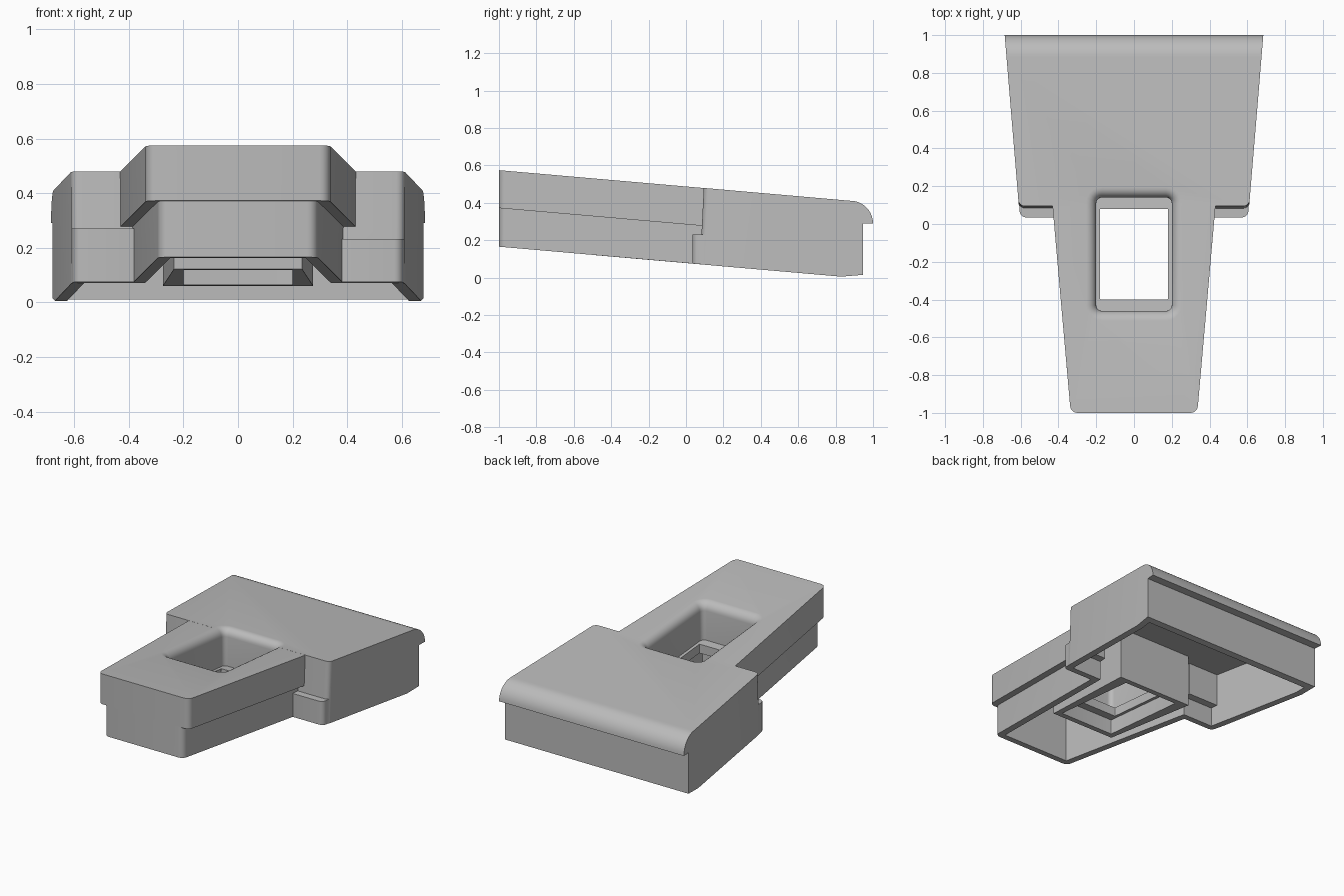
import bpy, bmesh, math

if "Cube" in bpy.data.objects:
    bpy.data.objects.remove(bpy.data.objects["Cube"], do_unlink=True)

grey = bpy.data.materials.new("plain_grey")
grey.use_nodes = True
colour = (0.5, 0.5, 0.5, 1)
grey.diffuse_color = colour
grey.node_tree.nodes["Principled BSDF"].inputs["Base Color"].default_value = colour

SLOPE = 0.0872
WALL = 0.045


def plane(height):
    """Height of a sloping plane along the model's length."""
    return lambda y: height - SLOPE * y


def body_width(y):
    return 0.61 + 0.083 * (y - 0.1)


def stem_width(y):
    return 0.335 + 0.088 * (y + 1)


def loft(name, rings, corner=0):
    """Solid through equal-length rings; optionally round upright front edges."""
    bm = bmesh.new()
    loops = [[bm.verts.new(p) for p in ring] for ring in rings]
    n = len(loops[0])
    for a, b in zip(loops, loops[1:]):
        for i in range(n):
            j = (i + 1) % n
            bm.faces.new((a[i], a[j], b[j], b[i]))
    bm.faces.new(loops[0][::-1])
    bm.faces.new(loops[-1])
    if corner:
        edges = [e for e in bm.edges
                 if abs(e.verts[0].co.z - e.verts[1].co.z) > 0.1
                 and max(v.co.y for v in e.verts) < 0.11]
        bmesh.ops.bevel(bm, geom=edges, offset=corner, segments=5,
                        profile=0.5, affect='EDGES', clamp_overlap=True)
    bmesh.ops.recalc_face_normals(bm, faces=bm.faces[:])
    mesh = bpy.data.meshes.new(name)
    bm.to_mesh(mesh)
    bm.free()
    mesh.materials.append(grey)
    obj = bpy.data.objects.new(name, mesh)
    bpy.context.collection.objects.link(obj)
    return obj


def prism(name, outline, low, high, corner=0):
    """Upright prism between two sloping planes."""
    return loft(name, [[(x, y, f(y)) for x, y in outline] for f in (low, high)], corner)


def taper(y0, y1, inset):
    """Symmetric stem outline, inset from its outer sides."""
    a, b = stem_width(y0) - inset, stem_width(y1) - inset
    return [(-a, y0), (a, y0), (b, y1), (-b, y1)]


def side_loft(name, profile, inset=0, corner=0):
    """Side profile widened to the tapered body sides."""
    return loft(name, [[(s * (body_width(y) - inset), y, z) for y, z in profile]
                       for s in (-1, 1)], corner)


def combine(target, other, operation):
    mod = target.modifiers.new(operation.lower(), 'BOOLEAN')
    mod.operation = operation
    mod.solver = 'EXACT'
    mod.object = other
    bpy.ops.object.select_all(action='DESELECT')
    bpy.context.view_layer.objects.active = target
    target.select_set(True)
    bpy.ops.object.modifier_apply(modifier=mod.name)
    bpy.data.objects.remove(other, do_unlink=True)


top, rim, seam = plane(0.488), plane(0.078), plane(0.285)

# Wide rear body with rounded rear overhang
arc = [(0.88 + 0.12 * math.sin(t), 0.29 + 0.121 * math.cos(t))
       for t in [i * math.pi / 20 for i in range(11)]]
profile = [(0.095, top(0.095))] + arc + [
    (0.945, 0.29), (0.945, 0.015), (0.83, rim(0.83)), (0.075, rim(0.075))]
shell = side_loft("hollow_cover", profile, corner=0.03)

# Stem: overhanging cap and narrower skirt
combine(shell, prism("stem_cap", taper(-1, 0.15, 0), seam, plane(0.4875), 0.035), 'UNION')
combine(shell, prism("stem_skirt", taper(-0.999, 0.12, WALL), plane(0.0785), plane(0.32), 0.035), 'UNION')

# Front lips of the wide body, at slightly different heights
for side, height in ((1, 0.232), (-1, 0.27)):
    outline = [(side * x, y) for x, y in (
        (0.36, 0.035), (body_width(0.035) - 0.002, 0.035),
        (body_width(0.15) - 0.002, 0.15), (0.36, 0.15))]
    combine(shell, prism("lip", outline, plane(0.0785), lambda y: height, 0.03), 'UNION')

# Hollow underside
roof = plane(0.43)
cavity = [(0.08, -0.3), (0.9, -0.3), (0.9, roof(0.9)), (0.13, roof(0.13)),
          (0.13, 0.2), (0.08, 0.2)]
combine(shell, side_loft("body_cavity", cavity, WALL), 'DIFFERENCE')
combine(shell, prism("stem_cavity", taper(-0.955, 0.3, 2 * WALL), plane(-0.3), plane(0.429)), 'DIFFERENCE')

# Tapered tube around the opening
tube = [(-0.235, -0.5), (0.235, -0.5), (0.275, 0.2), (-0.275, 0.2)]
combine(shell, prism("opening_tube", tube, rim, plane(0.46)), 'UNION')


def ring(x, y0, y1, radius, depth):
    """Rounded rectangle at a depth below the sloping top."""
    pts = []
    centres = ((x - radius, y1 - radius), (radius - x, y1 - radius),
               (radius - x, y0 + radius), (x - radius, y0 + radius))
    for k, (cx, cy) in enumerate(centres):
        for i in range(6):
            a = (k + i / 5) * math.pi / 2
            px, py = cx + radius * math.cos(a), cy + radius * math.sin(a)
            pts.append((px, py, top(py) - depth))
    return pts


def pocket(offset, depth):
    return ring(0.2 + offset, -0.46 - offset, 0.14 + offset, 0.03 + offset, depth)


# Opening with a flared top edge, an inner ledge and a wider underside
R = 0.055
rings = [pocket(R, -0.1)]
for i in range(7):
    t = i * math.pi / 12
    rings.append(pocket(R * (1 - math.sin(t)), R * (1 - math.cos(t))))
rings += [pocket(0, 0.25), ring(0.18, -0.4, 0.08, 0.005, 0.25),
          ring(0.18, -0.4, 0.08, 0.005, 0.31),
          ring(0.2, -0.46, 0.16, 0.005, 0.31), ring(0.2, -0.46, 0.16, 0.005, 0.7)]
combine(shell, loft("opening", rings), 'DIFFERENCE')

bpy.ops.object.select_all(action='DESELECT')
shell.select_set(True)
bpy.context.view_layer.objects.active = shell
bpy.ops.object.shade_smooth_by_angle(angle=math.radians(30))
